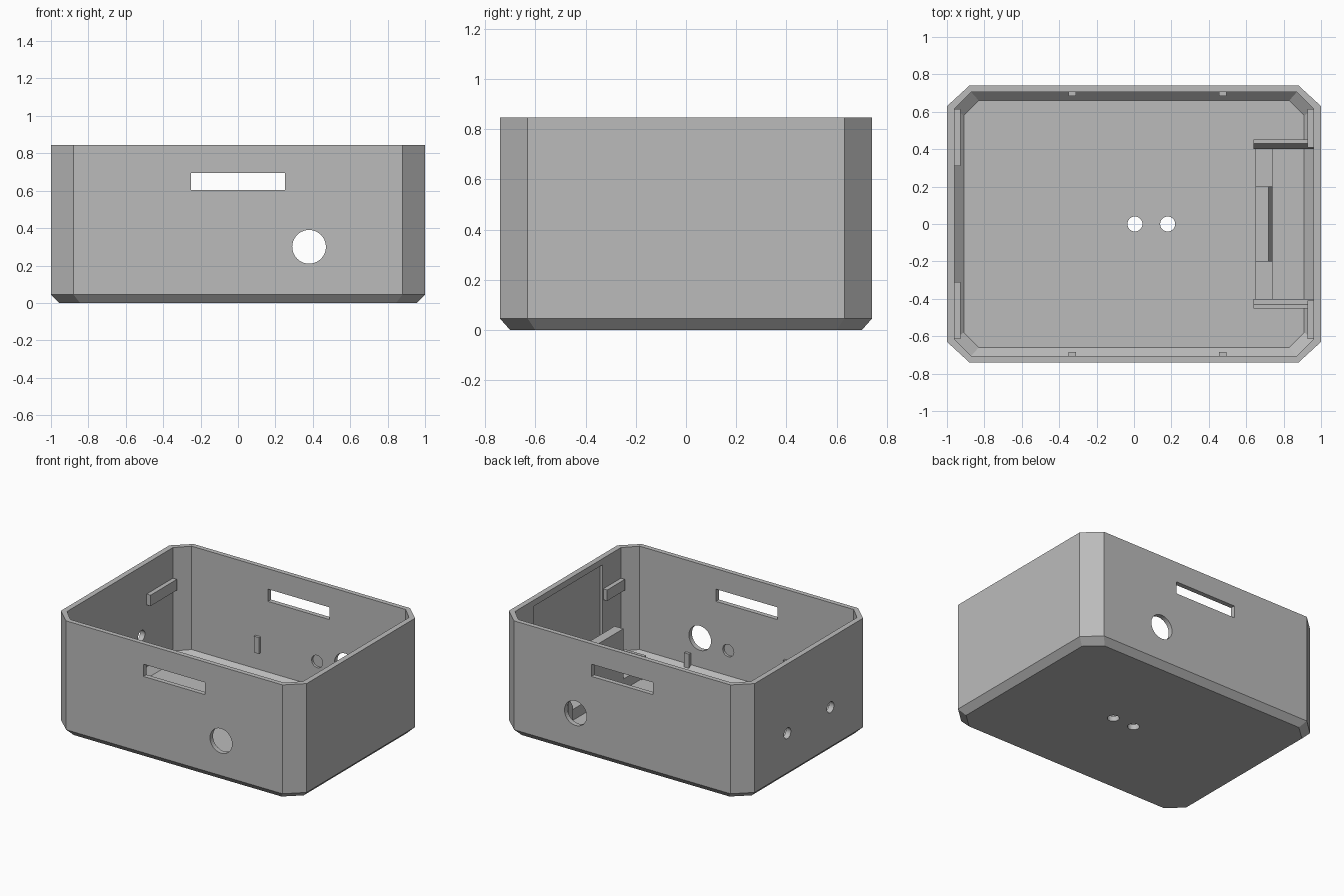
import bpy, bmesh, math
from mathutils import Matrix

if "Cube" in bpy.data.objects:
    bpy.data.objects.remove(bpy.data.objects["Cube"], do_unlink=True)

grey = bpy.data.materials.new("plain grey")
grey.use_nodes = True
grey.diffuse_color = (0.5, 0.5, 0.5, 1)
grey.node_tree.nodes["Principled BSDF"].inputs["Base Color"].default_value = (0.5, 0.5, 0.5, 1)


def finish(name, bm):
    bmesh.ops.recalc_face_normals(bm, faces=bm.faces)
    mesh = bpy.data.meshes.new(name)
    bm.to_mesh(mesh)
    bm.free()
    mesh.materials.append(grey)
    obj = bpy.data.objects.new(name, mesh)
    bpy.context.scene.collection.objects.link(obj)
    return obj


def loft(name, rings):
    """Closed solid through matching rings of points."""
    bm = bmesh.new()
    loops = [[bm.verts.new(p) for p in ring] for ring in rings]
    n = len(loops[0])
    for a, b in zip(loops, loops[1:]):
        for i in range(n):
            j = (i + 1) % n
            bm.faces.new((a[i], a[j], b[j], b[i]))
    bm.faces.new(loops[0])
    bm.faces.new(loops[-1])
    return finish(name, bm)


def octagon(x, y, cx, cy, z):
    return [(x, y - cy, z), (x - cx, y, z), (cx - x, y, z), (-x, y - cy, z),
            (-x, cy - y, z), (cx - x, -y, z), (x - cx, -y, z), (x, cy - y, z)]


def box(name, x0, x1, y0, y1, z0, z1):
    return loft(name, [[(x0, y0, z), (x1, y0, z), (x1, y1, z), (x0, y1, z)] for z in (z0, z1)])


def cylinder(name, centre, radius, depth, axis):
    bm = bmesh.new()
    turn = {"X": Matrix.Rotation(math.pi / 2, 4, "Y"),
            "Y": Matrix.Rotation(math.pi / 2, 4, "X"), "Z": Matrix()}[axis]
    bmesh.ops.create_cone(bm, cap_ends=True, segments=40, radius1=radius, radius2=radius,
                          depth=depth, matrix=Matrix.Translation(centre) @ turn)
    return finish(name, bm)


def cut(target, cutter):
    mod = target.modifiers.new("cut", "BOOLEAN")
    mod.operation = "DIFFERENCE"
    mod.solver = "EXACT"
    mod.object = cutter
    bpy.context.view_layer.objects.active = target
    bpy.ops.object.modifier_apply(modifier=mod.name)
    bpy.data.objects.remove(cutter, do_unlink=True)


# Open case with chamfered corners and base
case = loft("case", [octagon(0.955, 0.70, 0.11, 0.10, 0),
                     octagon(1, 0.74, 0.12, 0.11, 0.045),
                     octagon(1, 0.74, 0.12, 0.11, 0.845)])
cut(case, loft("cavity", [octagon(0.91, 0.66, 0.08, 0.08, 0.04),
                          octagon(0.96, 0.705, 0.09, 0.09, 0.085),
                          octagon(0.96, 0.705, 0.09, 0.09, 1)]))

# Slots and round openings through the long walls
cut(case, box("slot", -0.25, 0.25, -1, 1, 0.605, 0.695))
cut(case, cylinder("port", (0.38, 0, 0.30), 0.09, 2, "Y"))

# Blind pockets on the inside of the long walls
cut(case, cylinder("pocket", (0.15, 0, 0.27), 0.045, 1.445, "Y"))

# Small holes in the plain end wall and the floor
for y in (-0.25, 0.25):
    cut(case, cylinder("end_hole", (-1, y, 0.335), 0.04, 0.3, "X"))
for x in (0.005, 0.18):
    cut(case, cylinder("floor_hole", (x, 0, 0), 0.04, 0.3, "Z"))

# Shallow recess inside the other end wall
cut(case, box("recess", 0.9, 0.978, -0.4, 0.4, 0.085, 0.80))

for s, side in ((1, "back"), (-1, "front")):
    # Lid support tabs on the end walls
    for e, inner, end in ((-1, 0.31, "right"), (1, 0.41, "left")):
        xs = sorted((e * 0.928, e * 0.965))
        ys = sorted((s * inner, s * 0.615))
        box(f"{side}_{end}_tab", *xs, *ys, 0.54, 0.62)
    # Small ribs on the long walls
    for name, x, z0, z1 in (("upper", -0.33, 0.21, 0.33), ("lower", 0.475, 0.05, 0.17)):
        ys = sorted((s * 0.685, s * 0.71))
        box(f"{side}_{name}_rib", x - 0.02, x + 0.02, *ys, z0, z1)
    # Holder side walls, sloped on the inner edge
    profile = [(0.40, 0.03), (0.40, 0.15), (0.43, 0.20), (0.452, 0.20), (0.452, 0.03)]
    loft(f"{side}_holder_wall", [[(x, s * y, z) for y, z in profile] for x in (0.64, 0.965)])

# Low holder wall and taller central clip
box("holder_wall", 0.65, 0.74, -0.41, 0.41, 0.03, 0.12)
clip = [(0.65, 0.03), (0.65, 0.49), (0.72, 0.49), (0.74, 0.43), (0.74, 0.03)]
loft("holder_clip", [[(x, y, z) for x, z in clip] for y in (-0.2, 0.2)])
